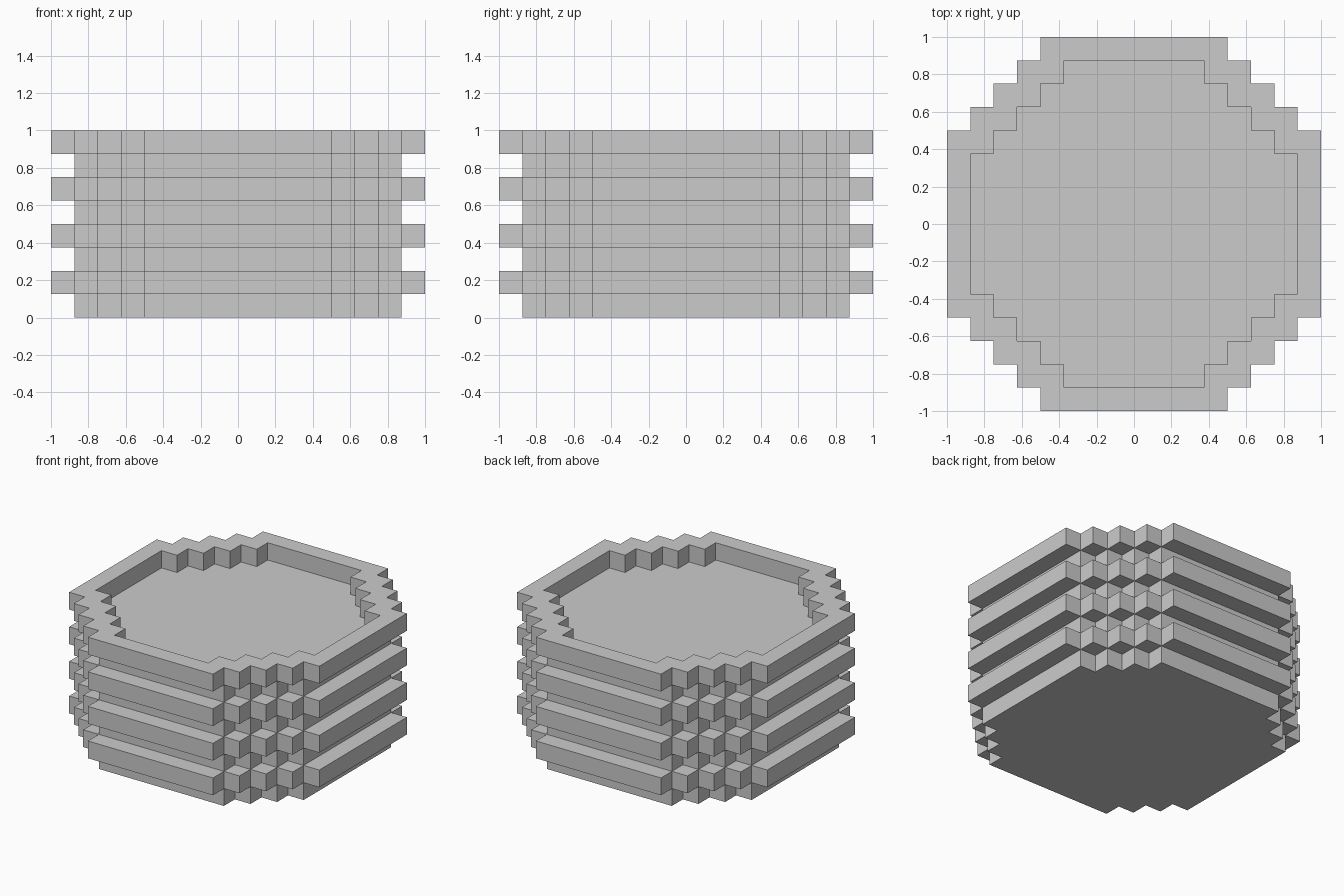
import bpy, bmesh
from mathutils import Vector

if "Cube" in bpy.data.objects:
    bpy.data.objects.remove(bpy.data.objects["Cube"])

U = 0.125          # block size: the drum is 16 x 16 x 8 blocks
LAYERS = 8

grey = bpy.data.materials.new("light grey")
grey.diffuse_color = (0.6, 0.6, 0.6, 1)
grey.use_nodes = True
grey.node_tree.nodes["Principled BSDF"].inputs["Base Color"].default_value = grey.diffuse_color


def disc(x, y, reach, diagonal):
    """Stepped disc: block centre lies within a clipped diamond."""
    a, b = abs(x + 0.5), abs(y + 0.5)
    return max(a, b) < reach and a + b < diagonal + 0.5


def body(x, y, z):
    return 0 <= z < LAYERS - 1 and disc(x, y, 7, 10)


def band(x, y, z):
    if not (0 <= z < LAYERS and z % 2 == 1 and disc(x, y, 8, 11)):
        return False
    if z == LAYERS - 1:                      # top rim is open in the middle
        return not disc(x, y, 7, 9)
    return not disc(x, y, 7, 10)             # lower bands wrap the body


def build(name, part, layers):
    """Make the outer skin of one part, leaving out faces buried in its neighbours."""
    bm = bmesh.new()
    for z in layers:
        for x in range(-8, 8):
            for y in range(-8, 8):
                if not part(x, y, z):
                    continue
                for axis in range(3):
                    for s in (-1, 1):
                        n = [x, y, z]
                        n[axis] += s
                        if body(*n) or band(*n):
                            continue
                        normal, u = Vector(), Vector()
                        normal[axis] = s / 2
                        u[(axis + 1) % 3] = 0.5
                        v = (normal * 2).cross(u)
                        c = Vector((x + 0.5, y + 0.5, z + 0.5)) + normal
                        bm.faces.new([bm.verts.new((c + p) * U)
                                      for p in (-u - v, u - v, u + v, v - u)])
    # weld the blocks and merge flat areas
    bmesh.ops.remove_doubles(bm, verts=bm.verts, dist=0.001)
    bmesh.ops.dissolve_limit(bm, angle_limit=0.01, verts=bm.verts, edges=bm.edges)
    mesh = bpy.data.meshes.new(name)
    bm.to_mesh(mesh)
    bm.free()
    mesh.materials.append(grey)
    bpy.context.collection.objects.link(bpy.data.objects.new(name, mesh))


# solid core with a flat top floor
build("drum_body", body, range(LAYERS - 1))

# three projecting bands and the raised rim
for i, z in enumerate((1, 3, 5)):
    build(f"band_{i + 1}", band, [z])
build("top_rim", band, [7])
